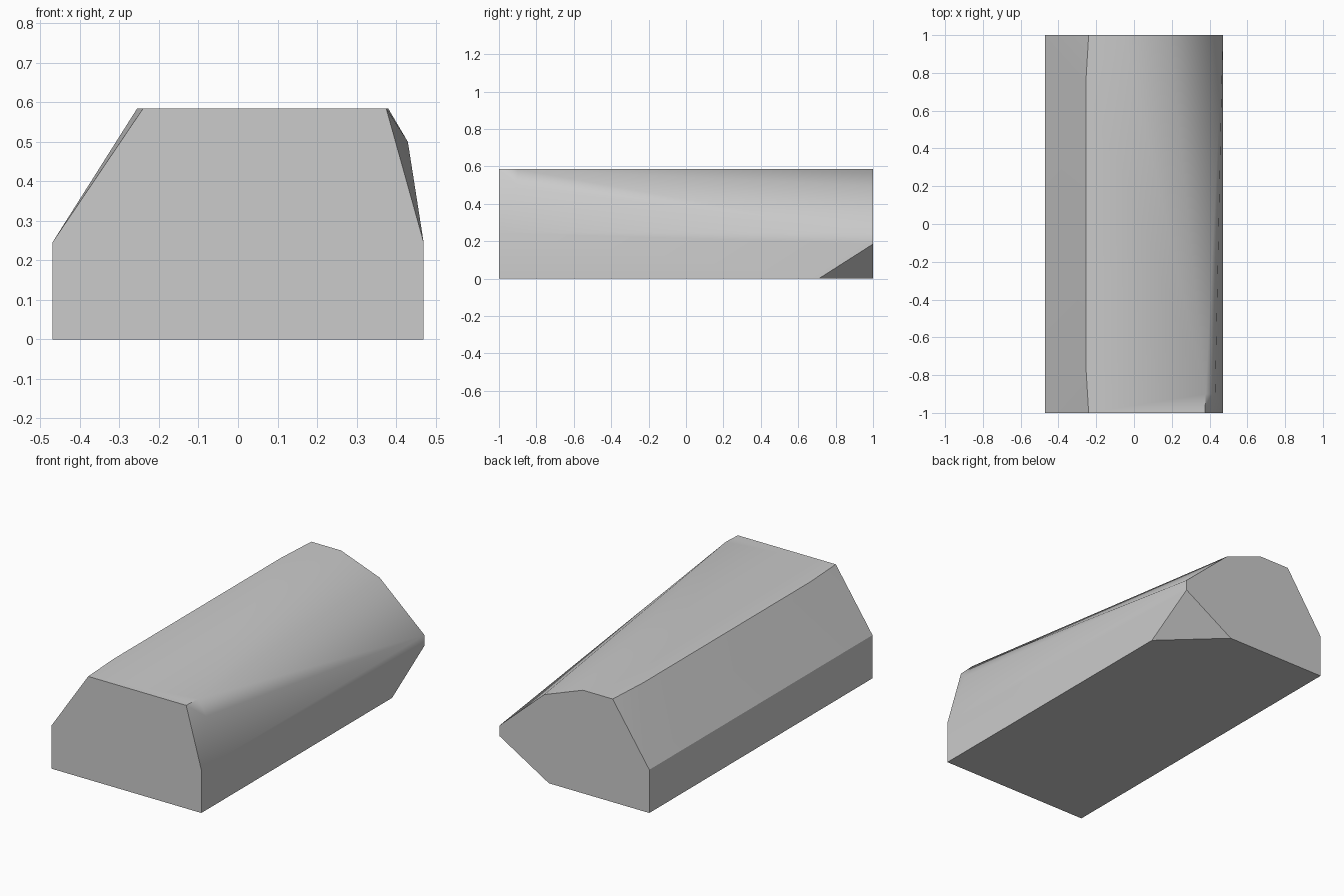
import bpy, bmesh, math

cube = bpy.data.objects.get("Cube")
if cube:
    bpy.data.objects.remove(cube, do_unlink=True)

HALF_W, HALF_L = 0.47, 1.0
SHOULDER, TOP = 0.245, 0.585

# Single grey finish
grey = bpy.data.materials.new("plain_grey")
grey.use_nodes = True
colour = (0.6, 0.6, 0.6, 1)
grey.diffuse_color = colour
grey.node_tree.nodes["Principled BSDF"].inputs["Base Color"].default_value = colour

corners = []
for y in (-HALF_L, HALF_L):
    # Base and shoulders, shared by both ends
    corners += [(-HALF_W, y, 0), (-HALF_W, y, SHOULDER), (HALF_W, y, SHOULDER)]
    # Slightly bowed upper left edge
    corners += [(-0.24, y, TOP), (-0.255, y * 0.75, TOP)]

# Front right: full base corner and steep bevelled top corner
corners += [(HALF_W, -HALF_L, 0), (0.375, -HALF_L, TOP),
            (0.38, -0.9, TOP), (0.43, -0.9, 0.5)]
# Back right: rounded-down roof
corners += [(0.19, HALF_L, 0.495), (-0.053, HALF_L, TOP)]
# Back right: base corner cut away
corners += [(HALF_W, 0.71, 0), (HALF_W, HALF_L, 0.185), (0.16, HALF_L, 0)]

# Wrap the corners into one faceted solid
bm = bmesh.new()
for p in corners:
    bm.verts.new(p)
bmesh.ops.convex_hull(bm, input=bm.verts[:])
bmesh.ops.dissolve_limit(bm, angle_limit=math.radians(0.5),
                         verts=bm.verts[:], edges=bm.edges[:])
bmesh.ops.recalc_face_normals(bm, faces=bm.faces[:])
mesh = bpy.data.meshes.new("tapered_block")
bm.to_mesh(mesh)
bm.free()
mesh.materials.append(grey)

block = bpy.data.objects.new("tapered_block", mesh)
bpy.context.collection.objects.link(block)
bpy.ops.object.select_all(action="DESELECT")
block.select_set(True)
bpy.context.view_layer.objects.active = block
bpy.ops.object.shade_smooth_by_angle(angle=math.radians(30))
